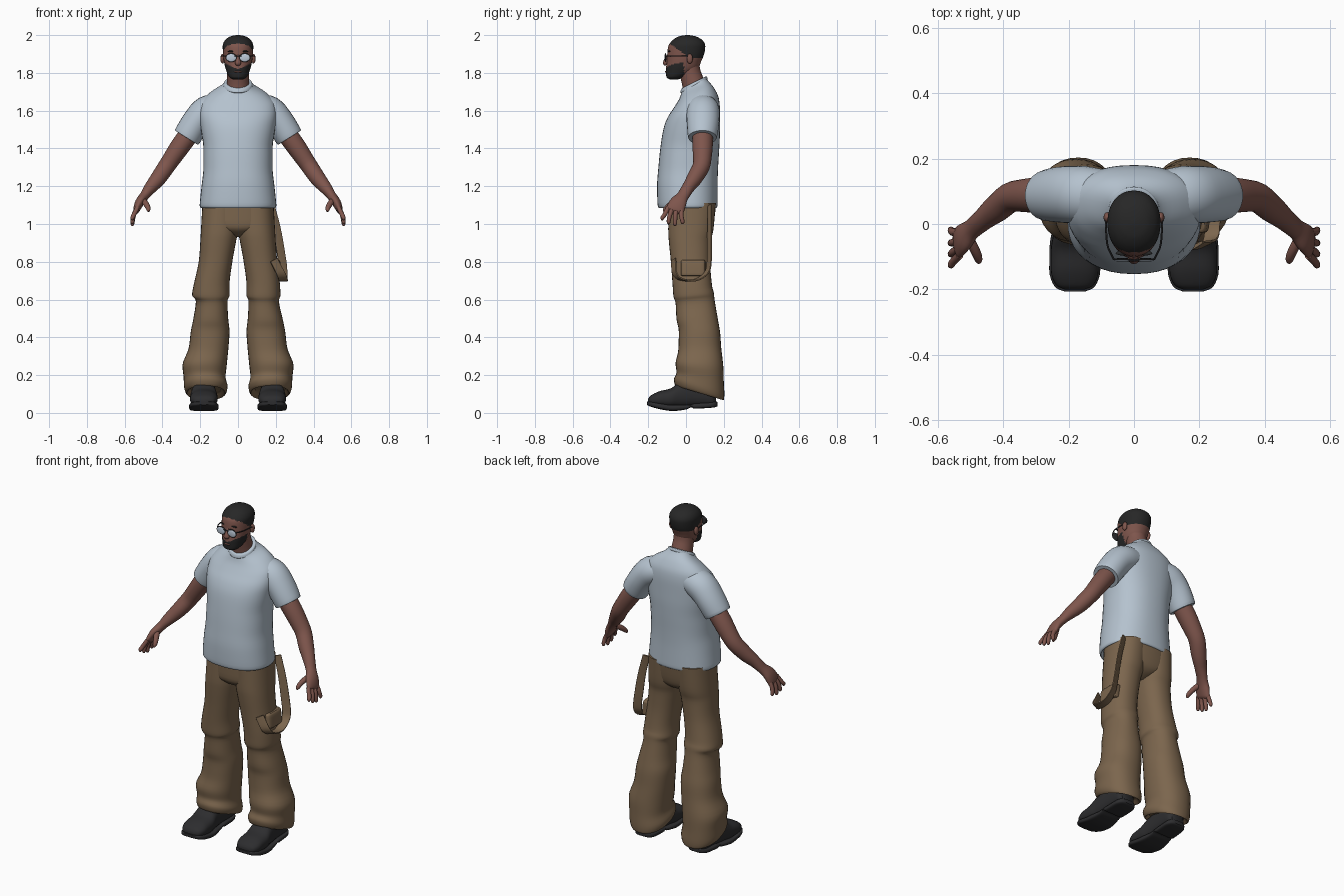
import bpy, bmesh, math
from mathutils import Vector


def material(name, rgb):
    m = bpy.data.materials.new(name)
    m.diffuse_color = (*rgb, 1)
    return m


SKIN = material("skin brown", (0.21, 0.092, 0.073))
HAIR = material("hair black", (0.02, 0.02, 0.02))
SHIRT = material("shirt pale blue", (0.46, 0.54, 0.62))
PANTS = material("trouser tan", (0.20, 0.132, 0.075))
SHOE = material("shoe black", (0.026, 0.026, 0.028))
LENS = material("lens silver", (0.50, 0.58, 0.68))


def finish(bm, name, mats):
    bmesh.ops.recalc_face_normals(bm, faces=bm.faces)
    me = bpy.data.meshes.new(name)
    bm.to_mesh(me)
    bm.free()
    for m in mats:
        me.materials.append(m)
    ob = bpy.data.objects.new(name, me)
    bpy.context.collection.objects.link(ob)
    return ob


def smooth_path(rows, steps):
    """Monotone interpolation between rows of numbers."""
    def slope(i, k):
        if i in (0, len(rows) - 1):
            return rows[min(i + 1, len(rows) - 1)][k] - rows[max(i - 1, 0)][k]
        a, b = rows[i][k] - rows[i - 1][k], rows[i + 1][k] - rows[i][k]
        if a * b <= 0:
            return 0
        return math.copysign(min(abs(a + b) / 2, 2 * abs(a), 2 * abs(b)), a)
    out = []
    for i in range(len(rows) - 1):
        for j in range(steps):
            t = j / steps
            h = (2*t**3 - 3*t**2 + 1, t**3 - 2*t**2 + t, 3*t**2 - 2*t**3, t**3 - t**2)
            out.append([h[0]*rows[i][k] + h[1]*slope(i, k) + h[2]*rows[i+1][k]
                        + h[3]*slope(i+1, k) for k in range(len(rows[0]))])
    return out + [list(rows[-1])]


def loft(name, rings, mats, n=28, power=2.0, rule=None):
    """Skin closed rings given as (centre, u, v); rule picks a material per face."""
    bm = bmesh.new()
    loops = []
    for c, u, v in rings:
        loop = []
        for i in range(n):
            a = 2 * math.pi * i / n
            ca, sa = math.cos(a), math.sin(a)
            p = c + u * math.copysign(abs(ca)**(2/power), ca) \
                  + v * math.copysign(abs(sa)**(2/power), sa)
            loop.append(bm.verts.new(p))
        loops.append(loop)
    for a, b in zip(loops, loops[1:]):
        for i in range(n):
            bm.faces.new((a[i], a[(i+1) % n], b[(i+1) % n], b[i]))
    bm.faces.new(loops[0])
    bm.faces.new(loops[-1])
    if rule:
        for f in bm.faces:
            f.material_index = rule(f.calc_center_median())
    return finish(bm, name, mats)


def stack(name, rows, mats, steps=4, **kw):
    """Horizontal sections: z, x0, x1, y0, y1, slope of z along y."""
    rings = []
    for z, x0, x1, y0, y1, tilt in smooth_path(rows, steps):
        ry = (y1 - y0) / 2
        rings.append((Vector(((x0+x1)/2, (y0+y1)/2, z)),
                      Vector(((x1-x0)/2, 0, 0)), Vector((0, ry, tilt*ry))))
    return loft(name, rings, mats, **kw)


def tube(name, rows, mat, s=1, ref=(0, 1, 0), steps=4, **kw):
    """Sections across a path: x, y, z, thickness radius, width radius."""
    rows = smooth_path([(r[0]*s, *r[1:]) for r in rows], steps)
    pts = [Vector(r[:3]) for r in rows]
    rings = []
    for i, r in enumerate(rows):
        t = (pts[min(i+1, len(pts)-1)] - pts[max(i-1, 0)]).normalized()
        v = Vector(ref) - t * t.dot(Vector(ref))
        v.normalize()
        rings.append((pts[i], t.cross(v) * r[3], v * r[4]))
    return loft(name, rings, [mat], **kw)


def ball(name, loc, scale, mat):
    bm = bmesh.new()
    bmesh.ops.create_uvsphere(bm, u_segments=20, v_segments=12, radius=1)
    for v in bm.verts:
        v.co = Vector(loc) + Vector([a*b for a, b in zip(v.co, scale)])
    return finish(bm, name, [mat])


# Head with hair cap and beard
def head_colour(c):
    if c.z > 1.88 + max(0, 0.02 - c.y) * 0.7:
        return 1
    return 1 if c.y < -0.012 and c.z < 1.817 + 0.5*abs(c.x) else 0


head = [(1.764, .025, -.085, -.045, 0), (1.78, .048, -.104, -.005, 0),
        (1.82, .065, -.106, .06, 0), (1.86, .074, -.101, .08, 0),
        (1.90, .079, -.099, .096, 0), (1.94, .081, -.094, .102, 0),
        (1.97, .071, -.074, .09, 0), (1.99, .047, -.045, .06, 0),
        (1.998, .022, -.015, .03, 0), (2.0, .005, 0, .012, 0)]
stack("head", [(z, -x, x, a, b, t) for z, x, a, b, t in head], [SKIN, HAIR],
      steps=8, n=56, power=2.15, rule=head_colour)
tube("neck", [(0, .055, 1.66, .062, .066), (0, .04, 1.74, .06, .06),
              (0, .022, 1.80, .057, .056), (0, .015, 1.85, .057, .055)], SKIN)
tube("nose", [(0, -.094, 1.895, .008, .008), (0, -.104, 1.87, .011, .012),
              (0, -.109, 1.852, .017, .013), (0, -.104, 1.842, .011, .008)], SKIN, n=14)
ball("lips", (0, -.105, 1.806), (.02, .006, .005), SKIN)
# Glasses
tube("glasses_bridge", [(-.02, -.111, 1.89, .003, .003), (.02, -.111, 1.89, .003, .003)],
     SHOE, n=8)
for s, side in ((1, "left"), (-1, "right")):
    ball(side + "_ear", (.082*s, .02, 1.875), (.011, .016, .026), SKIN)
    ball(side + "_eyebrow", (.035*s, -.089, 1.914), (.021, .007, .004), HAIR)
    ball(side + "_glasses_rim", (.036*s, -.108, 1.881), (.03, .004, .024), SHOE)
    ball(side + "_lens", (.036*s, -.111, 1.88), (.026, .004, .02), LENS)
    tube(side + "_glasses_arm", [(.062, -.107, 1.89, .003, .003),
         (.082, -.06, 1.89, .003, .003), (.087, .02, 1.888, .003, .003)],
         SHOE, s, ref=(0, 0, 1), n=8)

# Shirt body and collar
shirt = [(1.10, .18, -.13, .145, 0), (1.085, .194, -.142, .158, 0),
         (1.10, .203, -.15, .167, 0), (1.2, .193, -.153, .167, 0),
         (1.3, .183, -.146, .17, 0), (1.4, .183, -.136, .176, 0),
         (1.5, .196, -.12, .18, 0), (1.58, .205, -.096, .18, .1),
         (1.64, .196, -.064, .174, .2), (1.69, .15, -.036, .15, .3),
         (1.725, .09, -.024, .12, .42), (1.745, .069, -.02, .106, .5)]
stack("shirt", [(z, -x, x, a, b, t) for z, x, a, b, t in shirt], [SHIRT], n=40, power=2.3)
stack("collar", [(1.725, -.07, .07, -.024, .108, .5), (1.733, -.077, .077, -.03, .114, .5),
                 (1.746, -.074, .074, -.026, .11, .5), (1.75, -.066, .066, -.018, .1, .5)],
      [SHIRT], n=40)

for s, side in ((1, "left"), (-1, "right")):
    # Sleeve, arm and hand
    tube(side + "_sleeve", [(.09, .085, 1.62, .07, .08), (.165, .09, 1.595, .083, .088),
         (.22, .09, 1.54, .077, .086), (.268, .087, 1.465, .074, .077),
         (.273, .087, 1.457, .07, .073), (.268, .087, 1.465, .058, .06)], SHIRT, s)
    tube(side + "_arm", [(.24, .088, 1.50, .053, .055), (.30, .088, 1.42, .052, .054),
         (.365, .085, 1.325, .046, .047), (.42, .047, 1.245, .042, .042),
         (.465, .01, 1.19, .033, .033), (.495, -.015, 1.15, .025, .032),
         (.52, -.04, 1.115, .024, .044), (.537, -.058, 1.075, .017, .048),
         (.541, -.063, 1.062, .008, .042)], SKIN, s)
    for i, (y0, y1, tip) in enumerate(((-.095, -.126, 1.02), (-.071, -.092, 1.0),
                                       (-.047, -.058, .99), (-.024, -.018, 1.0))):
        tube(f"{side}_finger_{i+1}", [(.533, y0, 1.085, .012, .013),
             (.552, (y0+y1)/2 - .004, 1.047, .012, .012),
             (.559, y1, tip + .01, .01, .01), (.558, y1, tip, .004, .004)], SKIN, s, n=12)
    tube(side + "_thumb", [(.507, -.04, 1.13, .016, .016), (.486, -.08, 1.105, .015, .015),
         (.475, -.108, 1.08, .012, .012), (.474, -.118, 1.066, .005, .005)], SKIN, s, n=12)

    # Baggy trouser leg with knee fold and flared cuff
    k = .012 if s < 0 else 0
    leg = [(1.11, -.01, .188, -.093, .158, 0), (.97, .0, .196, -.094, .145, 0),
           (.90, .012, .20, -.09, .13, 0), (.80, .03, .208, -.08, .128, 0),
           (.68, .045, .222 + k, -.071, .137, 0), (.625, .044, .225 + k*1.5, -.066, .147, .1),
           (.59, .056, .217 + k/2, -.055, .151, .1), (.50, .052, .236, -.05, .167, .05),
           (.43, .045, .25, -.038, .18, 0), (.34, .051, .262, -.04, .187, 0),
           (.25, .06, .294, -.055, .198, -.1), (.19, .066, .288, -.05, .2, -.2),
           (.14, .055, .286, -.064, .203, -.28), (.105, .068, .27, -.054, .198, -.3),
           (.13, .09, .25, -.03, .17, -.3)]
    stack(side + "_trouser_leg", [(z, *sorted((a*s, b*s)), c, d, t) for z, a, b, c, d, t in leg],
          [PANTS], n=32, power=2.25)

    # Shoe upper and sole, swept from toe to heel: y, half width, z bottom, z top
    for part, power, prof in (
        ("shoe", 2.4, [(-.20, .03, .05, .075), (-.185, .058, .04, .093), (-.14, .073, .03, .115),
                       (-.08, .073, .025, .13), (-.03, .066, .025, .165), (.05, .06, .03, .18),
                       (.13, .058, .03, .16), (.158, .04, .04, .11)]),
        ("sole", 4.0, [(-.207, .03, .043, .06), (-.19, .062, .034, .06), (-.14, .078, .02, .052),
                       (-.07, .077, .01, .042), (0, .066, .018, .042), (.03, .064, .03, .045),
                       (.045, .064, .022, .05), (.12, .063, .026, .055), (.155, .05, .03, .06),
                       (.167, .03, .036, .058)])):
        rings = [(Vector(((.181 - .03*max(0, y))*s, y, (a+b)/2)), Vector((w, 0, 0)),
                  Vector((0, 0, (b-a)/2))) for y, w, a, b in smooth_path(prof, 4)]
        loft(f"{side}_{part}", rings, [SHOE], power=power)

# Trouser seat joining both legs
stack("trouser_seat", [(.93, -.03, .03, -.02, .07, 0), (.955, -.09, .09, -.07, .12, 0),
                       (1.0, -.185, .185, -.095, .145, 0), (1.12, -.19, .19, -.097, .162, 0)],
      [PANTS], n=32, power=2.4)

# Thigh pocket and hanging strap
stack("thigh_pocket", [(.725, .18, .222, -.02, .095, 0), (.73, .18, .231, -.027, .102, 0),
                       (.80, .17, .224, -.027, .102, 0), (.81, .17, .217, -.02, .095, 0)],
      [PANTS], power=4)
tube("hanging_strap", [(.175, .125, 1.10, .005, .02), (.205, .125, .98, .005, .022),
     (.225, .125, .86, .005, .024), (.238, .12, .77, .005, .024), (.24, .085, .72, .005, .024),
     (.24, .03, .70, .005, .024), (.238, -.03, .71, .005, .024), (.22, -.062, .75, .005, .024),
     (.19, -.066, .81, .005, .024)], PANTS, ref=(1, .5, 0), n=16, power=4)

# Smooth shading with crisp rims
bpy.ops.object.select_all(action='SELECT')
bpy.context.view_layer.objects.active = bpy.data.objects["head"]
bpy.ops.object.shade_smooth_by_angle(angle=math.radians(45))
